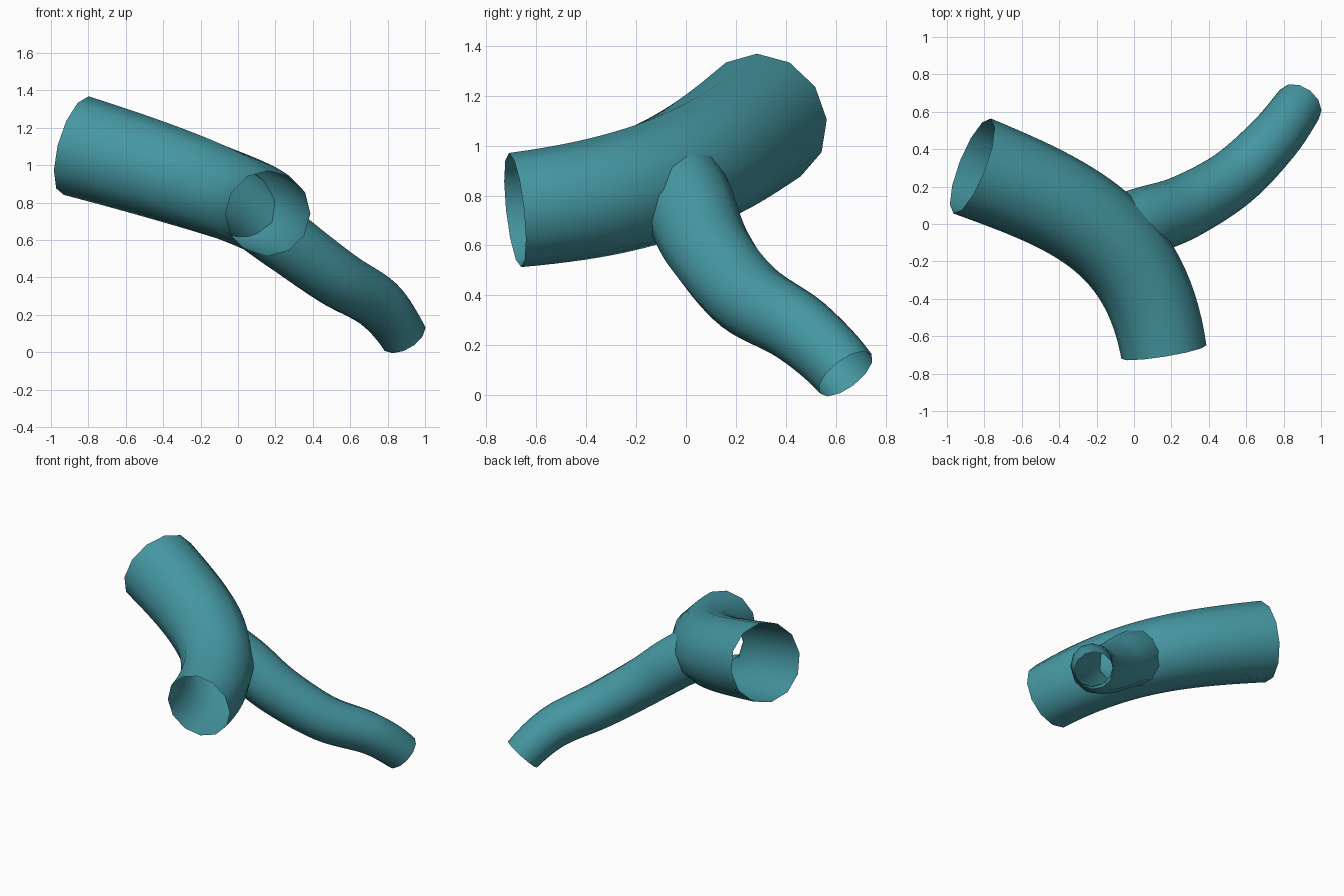
import bpy, bmesh, math
from mathutils import Vector

if "Cube" in bpy.data.objects:
    bpy.data.objects.remove(bpy.data.objects["Cube"])

SIDES = 12

teal = bpy.data.materials.new("teal")
teal.diffuse_color = (0.06, 0.31, 0.36, 1)
teal.use_nodes = True
teal.node_tree.nodes["Principled BSDF"].inputs["Base Color"].default_value = teal.diffuse_color


def bezier(p, t):
    """Point and tangent of a cubic Bezier."""
    s = 1 - t
    pos = p[0] * s**3 + p[1] * 3*s*s*t + p[2] * 3*s*t*t + p[3] * t**3
    tan = (p[1]-p[0]) * s*s + (p[2]-p[1]) * 2*s*t + (p[3]-p[2]) * t*t
    return pos, tan.normalized()


def spline(p, t):
    """Point and tangent of a Catmull-Rom path; first and last points are guides."""
    n = len(p) - 3
    k = min(int(t * n), n - 1)
    u = t * n - k
    a, b, c, d = p[k:k+4]
    c1, c2, c3 = (c-a) / 2, a - b*2.5 + c*2 - d*0.5, (d-a) / 2 + (b-c) * 1.5
    return b + c1*u + c2*u*u + c3*u**3, (c1 + c2*2*u + c3*3*u*u).normalized()


def tube(name, path, points, r0, r1, rings):
    """Open, tapering tube swept along a path."""
    pts = [Vector(p) for p in points]
    bm = bmesh.new()
    loops = []
    for i in range(rings + 1):
        t = i / rings
        pos, tan = path(pts, t)
        up = Vector((0, 0, 1))
        up = (up - tan * up.dot(tan)).normalized()
        side = tan.cross(up)
        r = r0 + (r1 - r0) * t
        angles = [2 * math.pi * j / SIDES for j in range(SIDES)]
        loops.append([bm.verts.new(pos + (up * math.cos(a) + side * math.sin(a)) * r)
                      for a in angles])
    for low, high in zip(loops, loops[1:]):
        for j in range(SIDES):
            k = (j + 1) % SIDES
            bm.faces.new((low[j], low[k], high[k], high[j])).smooth = True
    mesh = bpy.data.meshes.new(name)
    bm.to_mesh(mesh)
    bm.free()
    mesh.materials.append(teal)
    obj = bpy.data.objects.new(name, mesh)
    bpy.context.collection.objects.link(obj)
    return obj


# Wide bent tube, open at both ends
tube("main_tube", bezier,
     [(0.16, -0.685, 0.742), (0.06, -0.06, 0.81), (-0.33, 0.10, 0.95), (-0.865, 0.31, 1.105)],
     0.23, 0.273, 28)

# Narrower branch, starting on the centre line of the main tube
tube("branch_tube", spline,
     [(-0.35, -0.15, 1.02), (-0.15, -0.07, 0.89), (0.05, 0.01, 0.76), (0.27, 0.09, 0.585),
      (0.53, 0.245, 0.395), (0.75, 0.46, 0.26), (0.885, 0.64, 0.086), (0.96, 0.73, -0.09)],
     0.2, 0.13, 30)
